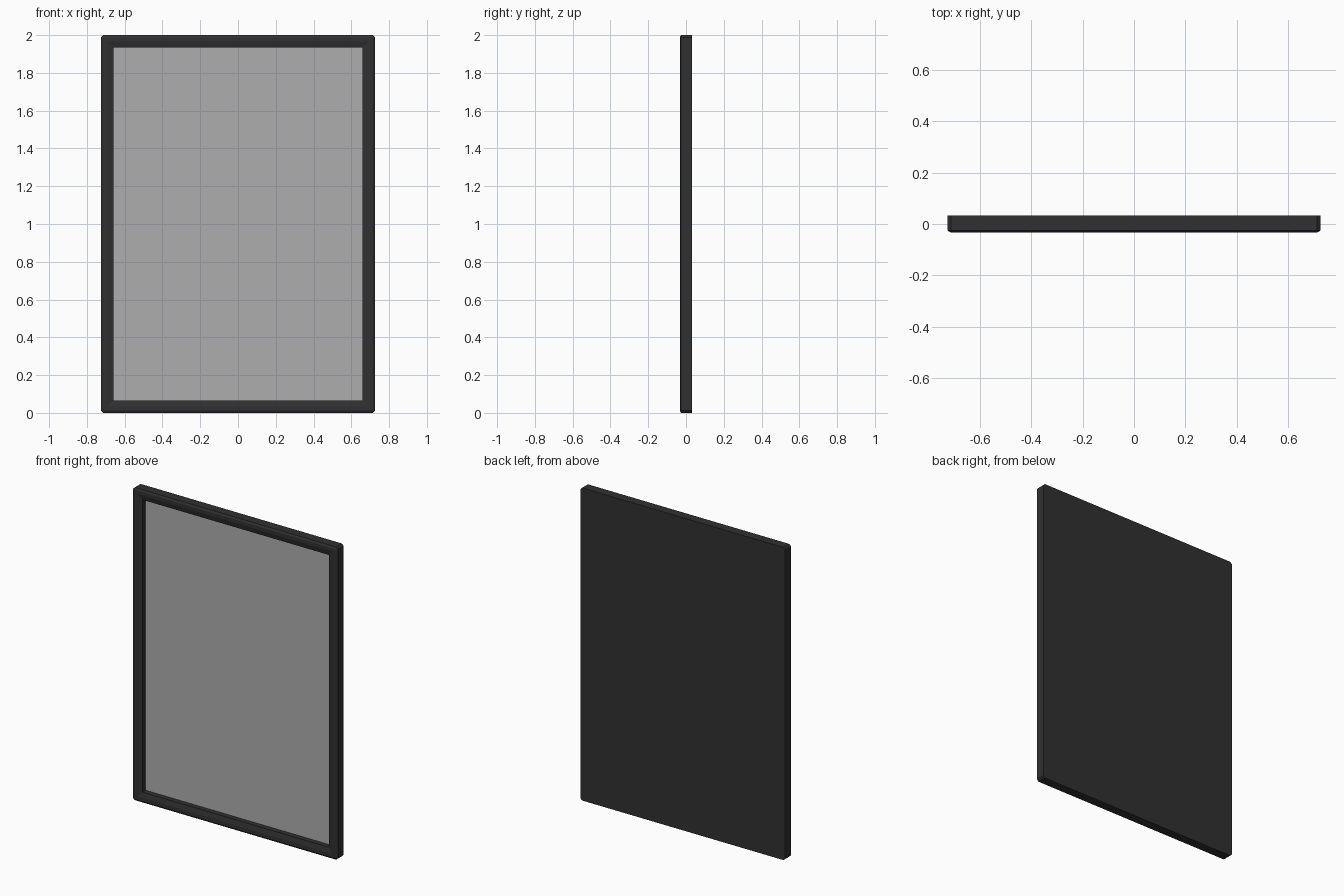
import bpy, bmesh

if "Cube" in bpy.data.objects:
    bpy.data.objects.remove(bpy.data.objects["Cube"])

W, H = 0.725, 2.0          # half width, height


def ring(bm, inset, y, cut):
    """Rectangle inset from the outline, with clipped corners."""
    x, z0, z1 = W - inset, inset, H - inset
    pts = [(x - cut, z0), (x, z0 + cut), (x, z1 - cut), (x - cut, z1),
           (-x + cut, z1), (-x, z1 - cut), (-x, z0 + cut), (-x + cut, z0)]
    return [bm.verts.new((px, y, pz)) for px, pz in pts]


def loft(name, profile, color, cap_start=False, cap_end=False):
    bm = bmesh.new()
    rings = [ring(bm, *p) for p in profile]
    for a, b in zip(rings, rings[1:]):
        for i in range(8):
            j = (i + 1) % 8
            bm.faces.new((a[i], a[j], b[j], b[i]))
    if cap_start:
        bm.faces.new(rings[0])
    if cap_end:
        bm.faces.new(rings[-1])
    bmesh.ops.remove_doubles(bm, verts=bm.verts, dist=0.0001)
    bmesh.ops.recalc_face_normals(bm, faces=bm.faces)
    me = bpy.data.meshes.new(name)
    bm.to_mesh(me)
    bm.free()
    ob = bpy.data.objects.new(name, me)
    bpy.context.collection.objects.link(ob)
    mat = bpy.data.materials.new(name + "_color")
    mat.diffuse_color = color
    mat.use_nodes = True
    mat.node_tree.nodes["Principled BSDF"].inputs["Base Color"].default_value = mat.diffuse_color
    me.materials.append(mat)
    return ob


# Frame with closed back: back edge, side, front chamfer, flat lip,
# inward slope, then the recess wall down to the pane
loft("frame", [(0, 0.033, 0.012), (0, -0.026, 0.012), (0.012, -0.033, 0.008),
               (0.033, -0.033, 0), (0.065, -0.025, 0), (0.065, 0.008, 0)],
     (0.03, 0.03, 0.03, 1), cap_start=True, cap_end=True)

# Mirror pane
loft("mirror_pane", [(0.0655, 0.010, 0), (0.0655, 0.006, 0)],
     (0.42, 0.42, 0.42, 1), cap_start=True, cap_end=True)

# Normals of the pane and frame point outward
bpy.context.view_layer.update()
